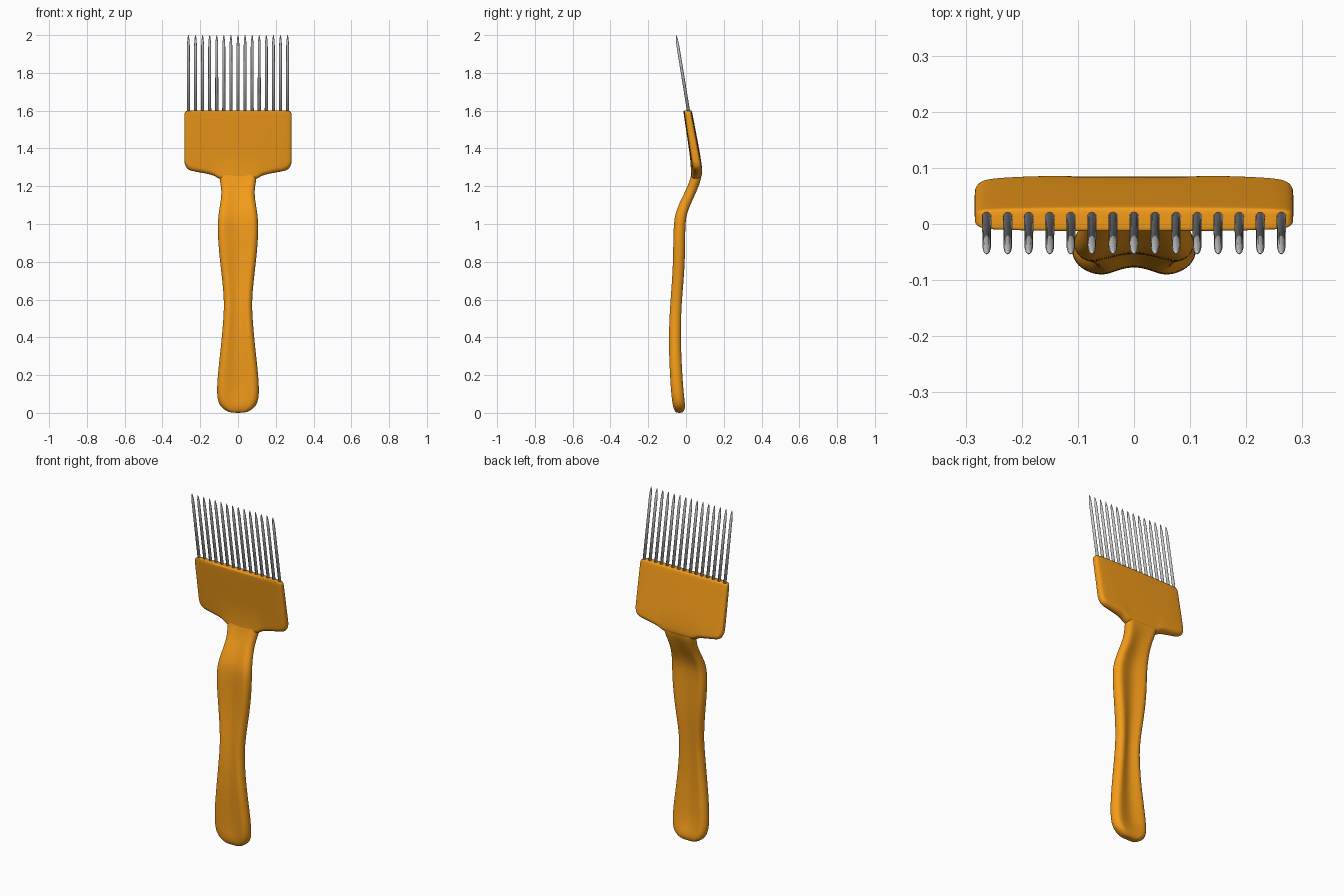
import bpy, bmesh
from math import sin, cos, pi, radians

plastic = bpy.data.materials.new("orange_plastic")
plastic.diffuse_color = (0.9, 0.33, 0.01, 1)


def loft(name, rings, subdiv=0, mat=None):
    """Skin a list of equal-length point rings and cap both ends."""
    bm = bmesh.new()
    vs = [[bm.verts.new(p) for p in r] for r in rings]
    n = len(rings[0])
    for a, b in zip(vs, vs[1:]):
        for i in range(n):
            j = (i + 1) % n
            bm.faces.new((a[i], a[j], b[j], b[i]))
    bm.faces.new(vs[0])
    bm.faces.new(vs[-1])
    bmesh.ops.recalc_face_normals(bm, faces=bm.faces)
    me = bpy.data.meshes.new(name)
    bm.to_mesh(me)
    bm.free()
    ob = bpy.data.objects.new(name, me)
    bpy.context.collection.objects.link(ob)
    for p in me.polygons:
        p.use_smooth = True
    if mat:
        me.materials.append(mat)
    if subdiv:
        m = ob.modifiers.new("smooth", 'SUBSURF')
        m.levels = m.render_levels = subdiv
    return ob


def handle_ring(z, w, c, t, groove):
    """Stadium section, hollowed along the front and the back."""
    r = min(t / 2, w * 0.9)
    flat = w - r
    half = []
    for i in range(13):                       # back face, left to right
        x = flat * (i / 6 - 1)
        dip = groove * 0.5 * (1 + cos(pi * min(1, abs(x) / (0.8 * w))))
        half.append((x, r - dip))
    for i in range(1, 8):                     # rounded right side
        a = pi / 2 - pi * i / 8
        half.append((flat + r * cos(a), r * sin(a)))
    pts = half + [(-x, -y * 1.0) for x, y in half]
    return [(x, c + y, z) for x, y in pts]


# handle: z, half width, centre y, thickness, groove depth
handle = [
    (0.000, 0.035, -0.035, 0.030, 0), (0.010, 0.062, -0.035, 0.050, 0),
    (0.030, 0.090, -0.036, 0.064, 0.001), (0.060, 0.107, -0.040, 0.068, 0.005),
    (0.110, 0.113, -0.046, 0.068, 0.013), (0.20, 0.108, -0.052, 0.068, 0.015),
    (0.30, 0.097, -0.057, 0.068, 0.015), (0.40, 0.086, -0.059, 0.068, 0.015),
    (0.50, 0.078, -0.057, 0.067, 0.015), (0.58, 0.074, -0.053, 0.066, 0.015),
    (0.68, 0.081, -0.045, 0.066, 0.015), (0.80, 0.096, -0.037, 0.066, 0.015),
    (0.92, 0.107, -0.036, 0.065, 0.015), (1.00, 0.108, -0.034, 0.063, 0.014),
    (1.05, 0.104, -0.027, 0.063, 0.013), (1.10, 0.096, -0.009, 0.064, 0.012),
    (1.15, 0.088, 0.015, 0.064, 0.010), (1.20, 0.090, 0.038, 0.060, 0.006),
    (1.25, 0.101, 0.055, 0.058, 0.001), (1.30, 0.100, 0.059, 0.045, 0),
    (1.34, 0.090, 0.052, 0.030, 0)]
loft("handle", [handle_ring(*k) for k in handle], 2, plastic)


def head_ring(x, zb, zt, k):
    """Section of the head at one x: rounded underside, crisp top edge."""
    vz = []
    for i in range(9):
        a = -pi * i / 8
        vz.append((cos(a), zb + 0.03 + 0.03 * sin(a)))
    sides = [zb + 0.03 + (zt - zb - 0.03) * f for f in (0.25, 0.5, 0.75)]
    vz += [(-1, z) for z in sides]
    vz += [(-1, zt - 0.012), (-0.93, zt - 0.003), (-0.75, zt), (0, zt),
           (0.75, zt), (0.93, zt - 0.003), (1, zt - 0.012)]
    vz += [(1, z) for z in reversed(sides)]
    ring = []
    for v, z in vz:
        front = 0.030 - (z - 1.3) * 0.15
        back = 0.094 - (z - 1.27) * 0.19
        mid = (front + back) / 2 - 4 * max(0, 1.31 - z) ** 2
        ring.append((x, mid + v * k * (back - front) / 2, z))
    return ring


# head: x, bottom z, top z, thickness factor (mirrored to the left)
head = [(0.0, 1.235, 1.602, 1.0), (0.085, 1.235, 1.602, 0.98),
        (0.105, 1.241, 1.602, 0.97), (0.125, 1.255, 1.602, 0.96),
        (0.155, 1.264, 1.602, 0.95), (0.20, 1.272, 1.602, 0.92),
        (0.245, 1.280, 1.602, 0.86), (0.265, 1.288, 1.600, 0.80),
        (0.277, 1.303, 1.597, 0.68), (0.283, 1.322, 1.588, 0.45),
        (0.284, 1.335, 1.580, 0.25)]
stations = [(-x, b, t, k) for x, b, t, k in reversed(head[1:])] + head
loft("head", [head_ring(*s) for s in stations], 2, plastic)

# fifteen steel tines leaning forward, tapering to points
for i in range(15):
    x = (i - 7) * 0.0375
    rings = []
    for z, r in [(1.57, 0.0085), (1.94, 0.0075), (1.97, 0.0060),
                 (1.99, 0.0035), (2.0, 0.001)]:
        y = 0.013 - (z - 1.6) * 0.163
        rings.append([(x + r * cos(a), y + r * sin(a), z)
                      for a in (2 * pi * j / 12 for j in range(12))])
    loft(f"tine_{i + 1}", rings)
